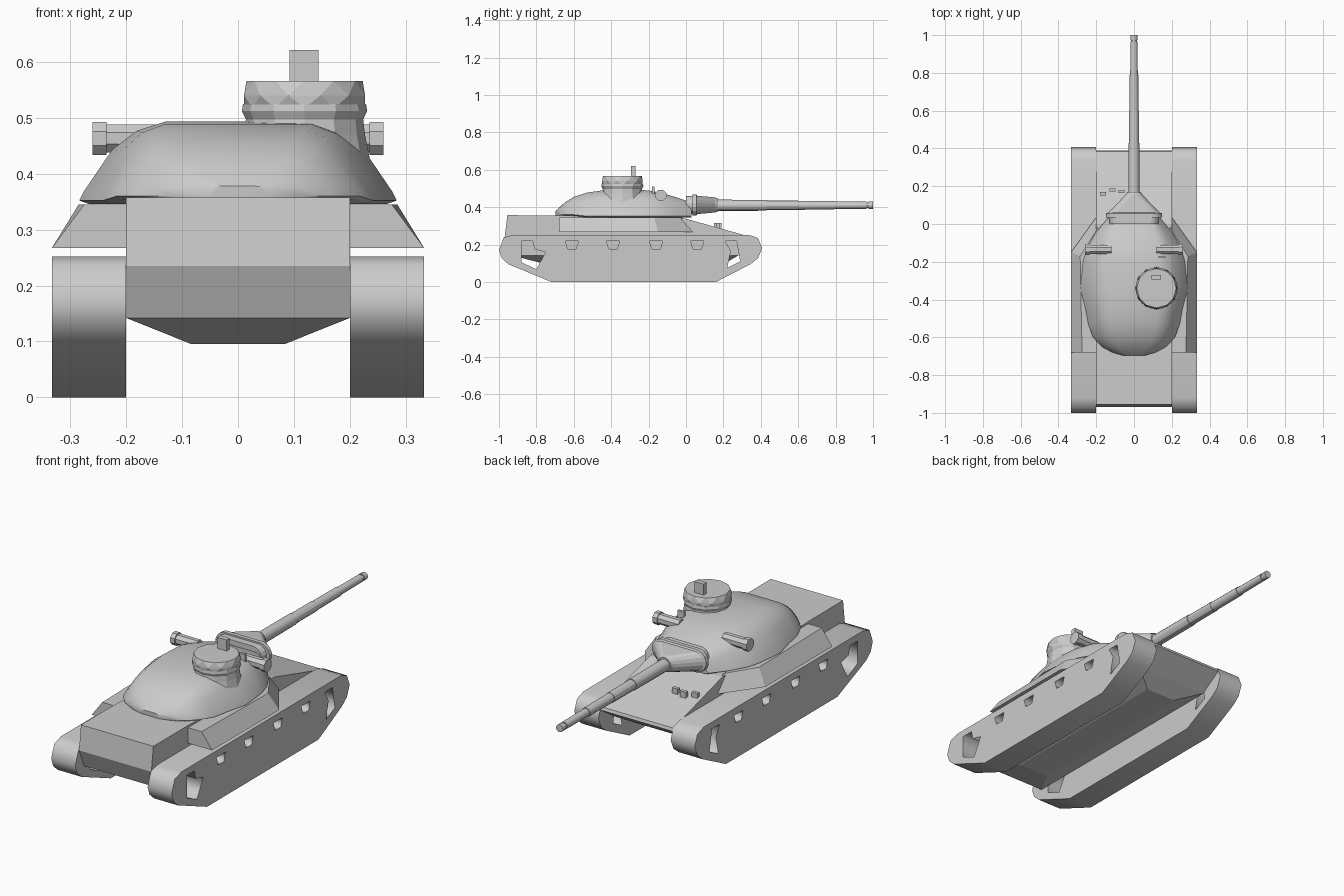
import bpy, bmesh
from math import sin, cos, pi, copysign, radians

if "Cube" in bpy.data.objects:
    bpy.data.objects.remove(bpy.data.objects["Cube"])


def loft(name, rings, smooth=False, zigzag=False):
    """Skin a list of equal-length closed rings and cap both ends."""
    bm = bmesh.new()
    vs = [[bm.verts.new(p) for p in r] for r in rings]
    n = len(rings[0])
    for a, b in zip(vs, vs[1:]):
        for i in range(n):
            j = (i + 1) % n
            if zigzag:
                bm.faces.new((a[i], a[j], b[i]))
                bm.faces.new((a[j], b[j], b[i]))
            else:
                bm.faces.new((a[i], a[j], b[j], b[i]))
    bm.faces.new(vs[0][::-1])
    bm.faces.new(vs[-1])
    bmesh.ops.recalc_face_normals(bm, faces=bm.faces)
    me = bpy.data.meshes.new(name)
    bm.to_mesh(me)
    bm.free()
    ob = bpy.data.objects.new(name, me)
    bpy.context.collection.objects.link(ob)
    if smooth:
        bpy.ops.object.select_all(action='DESELECT')
        ob.select_set(True)
        bpy.context.view_layer.objects.active = ob
        bpy.ops.object.shade_smooth_by_angle(angle=radians(30))
    return ob


def box(name, x, y, z, sx, sy, sz):
    ring = [(-1, -1), (1, -1), (1, 1), (-1, 1)]
    return loft(name, [[(x + a * sx / 2, y + b * sy / 2, h) for a, b in ring]
                       for h in (z, z + sz)])


def plan(pts, z):
    return [(x, y, z) for x, y in pts]


def circle_xz(y, r, cz, n=12, cx=0):
    return [(cx + r * cos(2 * pi * i / n), y, cz + r * sin(2 * pi * i / n))
            for i in range(n)]


def side_plate(name, x, width, outlines):
    """Extrude a (y, z) outline with holes along x."""
    cu = bpy.data.curves.new(name, 'CURVE')
    cu.dimensions = '2D'
    cu.fill_mode = 'BOTH'
    cu.extrude = width / 2
    for pts in outlines:
        sp = cu.splines.new('POLY')
        sp.points.add(len(pts) - 1)
        for p, (y, z) in zip(sp.points, pts):
            p.co = (y, z, 0, 1)
        sp.use_cyclic_u = True
    ob = bpy.data.objects.new(name, cu)
    ob.location.x = x
    ob.rotation_euler = (pi / 2, 0, pi / 2)
    bpy.context.collection.objects.link(ob)
    bpy.ops.object.select_all(action='DESELECT')
    ob.select_set(True)
    bpy.context.view_layer.objects.active = ob
    bpy.ops.object.convert(target='MESH')


# Hull body and tapered belly
hull = [(-.955, .357), (-.97, .235), (-.93, .142), (.28, .142), (.39, .215),
        (.385, .23), (0, .338), (-.3, .346), (-.68, .356)]
loft("hull", [[(x, y, z) for y, z in hull] for x in (-.2, .2)])
loft("belly", [plan([(-.2, -.93), (.2, -.93), (.2, .28), (-.2, .28)], .142),
               plan([(-.083, -.75), (.083, -.75), (.083, .2), (-.083, .2)], .095)])

# Tracks with openings between wheels and upper run
track = [(-.72, 0), (.16, 0), (.345, .095), (.385, .127), (.407, .18),
         (.385, .235), (.335, .252), (-.92, .252), (-.975, .237), (-1, .17),
         (-.985, .127), (-.95, .095)]
holes = [[(-.88, .105), (-.8, .068), (-.75, .16), (-.81, .175), (-.82, .218), (-.88, .218)],
         [(.22, .075), (.29, .11), (.27, .218), (.21, .218), (.24, .165)]]
for c in (-.61, -.39, -.16, .06):
    holes.append([(c - .022, .176), (c + .022, .176), (c + .035, .218), (c - .035, .218)])

for s, side in ((-1, "left"), (1, "right")):
    side_plate(side + "_track", s * .2665, .133, [track] + holes)
    # Sloped side boxes above the tracks
    low = [(.19, -.68), (.333, -.68), (.333, -.15), (.19, .05)]
    top = [(.19, -.68), (.275, -.68), (.285, -.17), (.19, -.02)]
    loft(side + "_side_box", [plan([(s * x, y) for x, y in low], .267),
                              plan([(s * x, y) for x, y in top], .345)])
    # Sight housings on the turret cheeks
    loft(side + "_sight", [[(s * x, -.135 + r * cos(pi * (i + .5) / 4),
                             .463 + r * sin(pi * (i + .5) / 4)) for i in range(8)]
                           for x, r in ((.12, .027), (.235, .027), (.235, .032), (.26, .032))])

# Turret: cross-sections from front to rear (y, base half-width, roof half-width, roof z)
stations = [(.03, .14, .10, .425), (-.05, .205, .11, .452), (-.13, .25, .13, .476),
            (-.2, .27, .13, .49), (-.34, .284, .13, .493), (-.45, .257, .13, .489),
            (-.53, .242, .12, .478), (-.6, .217, .10, .455), (-.65, .17, .08, .424),
            (-.68, .115, .05, .396), (-.697, .055, .02, .378)]
rings = []
for y, w, wt, zt in stations:
    zb = .352 if y > -.6 else .36
    half = [(w * .94, zb - .006), (w, zb), (w - .008, zb + .016)]
    for s, t in ((.65, .6), (.35, .87), (0, 1)):
        half.append((wt + s * (w - .008 - wt), zb + .016 + t * (zt - zb - .016)))
    rings.append([(x, y, z) for x, z in half] + [(-x, y, z) for x, z in half[::-1]])
loft("turret", rings, smooth=True)
loft("turret_ring", [[(.2 * cos(pi * i / 12), -.28 + .2 * sin(pi * i / 12), z)
                      for i in range(24)] for z in (.33, .36)])


# Gun mantlet: rounded collar and tapering shroud
def pill(y, w, h, n=16):
    return [(copysign(max(w - h, 0), cos(a)) + h * cos(a), y, .412 + h * sin(a))
            for a in [2 * pi * (i + .5) / n for i in range(n)]]


loft("mantlet", [pill(.0, .13, .05), pill(.035, .135, .05), pill(.035, .15, .058),
                 pill(.055, .15, .058), pill(.06, .138, .05), pill(.155, .045, .041),
                 pill(.17, .036, .036)])

# Gun barrel in steps with a muzzle ring
steps = [(.15, .03), (.43, .029), (.43, .026), (.6, .026), (.6, .024), (.79, .023),
         (.79, .02), (.965, .019), (.965, .015), (.975, .015), (.975, .019), (1, .019)]
loft("gun_barrel", [circle_xz(y, r, .41) for y, r in steps], smooth=True)


# Commander cupola: column, faceted vision ring, periscope
def cupola_ring(r, z, turn=0):
    return [(.119 + r * cos(2 * pi * (i + turn) / 12), -.34 + r * sin(2 * pi * (i + turn) / 12), z)
            for i in range(12)]


loft("cupola_base", [cupola_ring(.118, .42), cupola_ring(.108, .47), cupola_ring(.104, .505)])
loft("cupola_collar", [cupola_ring(.104, .495), cupola_ring(.112, .512), cupola_ring(.11, .525)])
loft("cupola_vision_ring", [cupola_ring(.108, .518), cupola_ring(.112, .54, .5),
                            cupola_ring(.104, .566, 1)], zigzag=True)
box("cupola_periscope", .118, -.283, .56, .052, .024, .061)

# Small fittings on roof and front plate
box("roof_sight", .148, -.175, .47, .035, .012, .04)
for i, (x, y) in enumerate(((-.165, .16), (-.115, .18), (-.065, .172))):
    box("driver_periscope_%d" % i, x, y, .275, .032, .018, .04)
